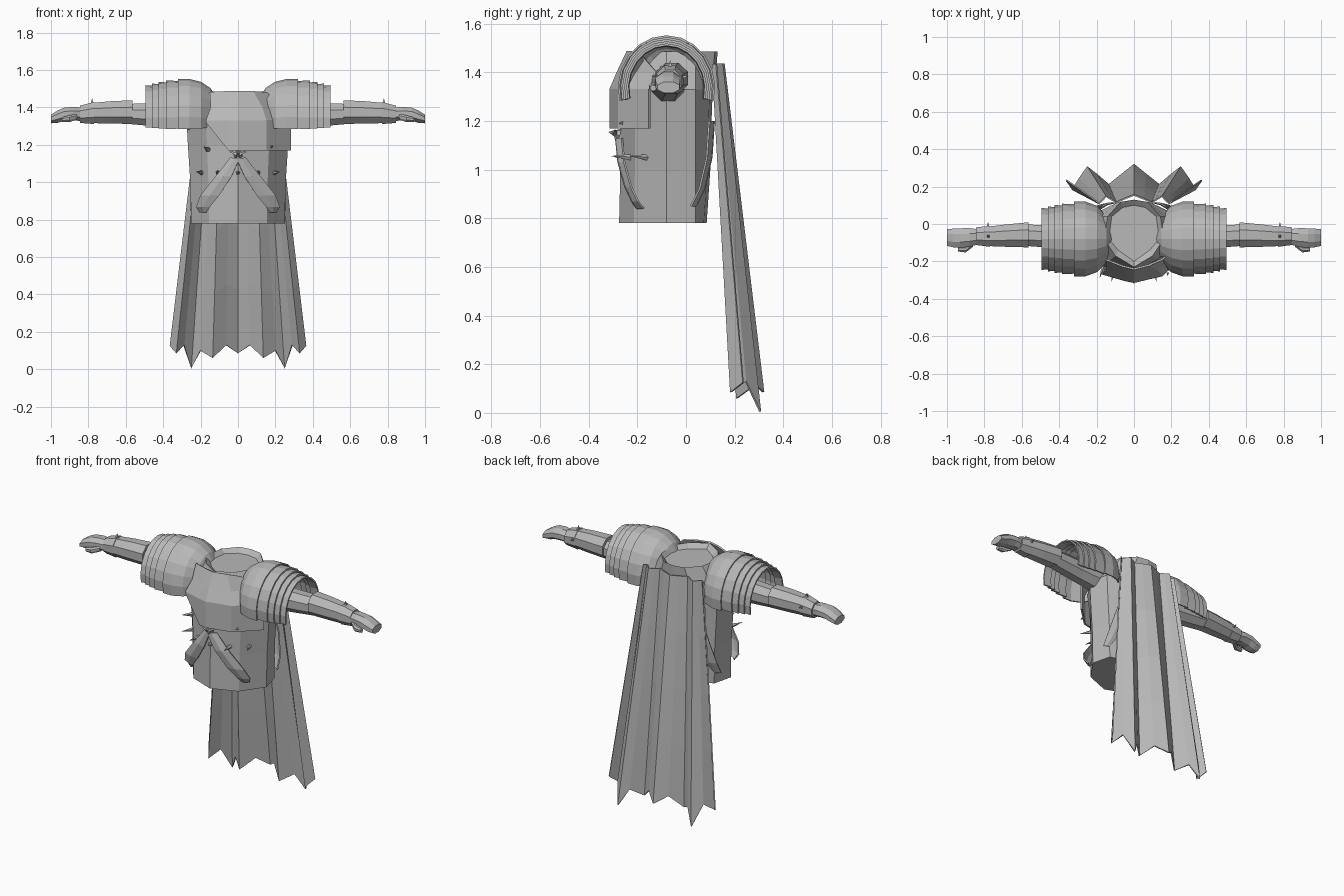
import bpy, bmesh, math
from mathutils import Vector

steel = bpy.data.materials.new("plain grey")
steel.diffuse_color = (0.48, 0.48, 0.48, 1)


def finish(bm, name, mirror=False, thick=0.0):
    """Turn a bmesh into an object, optionally mirrored and thickened."""
    bmesh.ops.recalc_face_normals(bm, faces=bm.faces)
    me = bpy.data.meshes.new(name)
    bm.to_mesh(me)
    bm.free()
    me.materials.append(steel)
    ob = bpy.data.objects.new(name, me)
    bpy.context.collection.objects.link(ob)
    if thick:
        m = ob.modifiers.new("thickness", 'SOLIDIFY')
        m.thickness, m.offset = thick, 0
    if mirror:
        m = ob.modifiers.new("mirror", 'MIRROR')
        m.use_mirror_merge = False
    return ob


def loft(name, rings, closed=True, caps=True, **kw):
    """Skin a list of equally long point rows."""
    bm = bmesh.new()
    rows = [[bm.verts.new(p) for p in r] for r in rings]
    n = len(rows[0])
    for a, b in zip(rows, rows[1:]):
        for i in range(n if closed else n - 1):
            j = (i + 1) % n
            bm.faces.new((a[i], a[j], b[j], b[i]))
    if closed and caps:
        bm.faces.new(rows[0])
        bm.faces.new(rows[-1])
    return finish(bm, name, **kw)


def spike(name, base, tip, r, sides=5, **kw):
    base, tip = Vector(base), Vector(tip)
    d = tip - base
    u = d.orthogonal().normalized()
    v = d.cross(u).normalized()
    bm = bmesh.new()
    ring = [bm.verts.new(base + r * (u * math.cos(t) + v * math.sin(t)))
            for t in (2 * math.pi * i / sides for i in range(sides))]
    top = bm.verts.new(tip)
    for i in range(sides):
        bm.faces.new((ring[i], ring[(i + 1) % sides], top))
    bm.faces.new(ring)
    return finish(bm, name, **kw)


# Torso: faceted rings given by height, half width, front and back
def torso_ring(z, a, f, b):
    half = [(a * 0.62, f + 0.06), (a, -0.08), (a * 0.88, 0.04), (a * 0.45, b - 0.012)]
    right = [(x, y, z) for x, y in half]
    left = [(-x, y, z) for x, y in reversed(half)]
    return [(0, f, z)] + right + [(0, b, z)] + left


loft("torso", [torso_ring(*r) for r in (
    (0.78, 0.25, -0.275, 0.085), (1.0, 0.255, -0.27, 0.1), (1.2, 0.268, -0.27, 0.105),
    (1.33, 0.275, -0.285, 0.11), (1.42, 0.2, -0.25, 0.125), (1.485, 0.16, -0.23, 0.13),
    (1.46, 0.135, -0.2, 0.1))])

# Lopsided chest plate wrapping the front
plate_mid = [(-0.17, -0.265), (-0.05, -0.3), (0, -0.31), (0.15, -0.275), (0.28, -0.15)]
loft("chest_plate", [
    [(-0.15, -0.19, 1.48), (-0.06, -0.225, 1.485), (0, -0.24, 1.485),
     (0.08, -0.22, 1.485), (0.15, -0.19, 1.48)],
    [(x * 0.85, y + 0.03, 1.4) for x, y in plate_mid],
    [(x, y, 1.33) for x, y in plate_mid],
    [(x, y, 1.32 if x < -0.1 else 1.17) for x, y in plate_mid]],
    closed=False, thick=0.01)


# Shoulder armour: dome plus stepped bands, open underneath
def arch(x, r, depth=0.9):
    out = []
    for i in range(13):
        t = math.radians(-14 + 208 * i / 12)
        out.append((x, -0.08 + r * depth * math.cos(t), 1.335 + r * math.sin(t)))
    return out


loft("shoulder_dome", [arch(x, r, d) for x, r, d in (
    (0.125, 0.125, 0.55), (0.15, 0.165, 0.75), (0.2, 0.198, 0.88), (0.26, 0.213, 0.92),
    (0.32, 0.213, 0.92))], closed=False, thick=0.008, mirror=True)
for i, (x0, x1, r) in enumerate(((0.31, 0.385, 0.205), (0.37, 0.425, 0.197),
                                 (0.41, 0.46, 0.188), (0.445, 0.495, 0.179))):
    loft("shoulder_band_%d" % (i + 1), [arch(x0, r - 0.004), arch(x1, r)],
         closed=False, thick=0.009, mirror=True)


# Arms: x, centre z, half height, centre y, half depth
def tube_ring(x, zc, rz, yc, ry, n=8):
    k = 1 / math.cos(math.pi / n)
    return [(x, yc + ry * k * math.cos(t), zc + rz * k * math.sin(t))
            for t in (2 * math.pi * (i + 0.5) / n for i in range(n))]


def tube(name, rows):
    loft(name, [tube_ring(*r) for r in rows], mirror=True)


tube("upper_arm", [(0.18, 1.35, 0.075, -0.075, 0.07), (0.38, 1.358, 0.065, -0.07, 0.062),
                   (0.58, 1.365, 0.054, -0.06, 0.057)])
tube("forearm_guard", [(0.565, 1.375, 0.063, -0.058, 0.067), (0.68, 1.373, 0.06, -0.062, 0.06),
                       (0.78, 1.37, 0.054, -0.066, 0.052)])
tube("wrist_cuff", [(0.77, 1.37, 0.059, -0.066, 0.056), (0.845, 1.363, 0.046, -0.065, 0.047)])
tube("hand", [(0.83, 1.362, 0.036, -0.068, 0.04), (0.88, 1.367, 0.036, -0.072, 0.05),
              (0.93, 1.363, 0.035, -0.075, 0.052), (0.965, 1.35, 0.033, -0.075, 0.05),
              (1.0, 1.338, 0.023, -0.072, 0.045)])
tube("thumb", [(0.86, 1.35, 0.016, -0.105, 0.016), (0.9, 1.34, 0.018, -0.135, 0.017),
               (0.94, 1.335, 0.012, -0.135, 0.012)])
spike("cuff_spike_top", (0.78, -0.065, 1.42), (0.78, -0.065, 1.45), 0.012, 4, mirror=True)
spike("cuff_spike_back", (0.78, -0.02, 1.38), (0.78, 0.012, 1.385), 0.012, 4, mirror=True)

# Curved straps on the front and back: z, inner x, outer x, inner y
for name, rows, turn in (
    ("front_strap", [(1.13, -0.01, 0.04, -0.288), (1.03, 0.035, 0.12, -0.278),
                     (0.93, 0.1, 0.2, -0.25), (0.87, 0.15, 0.222, -0.222),
                     (0.84, 0.17, 0.205, -0.2)], 0.025),
    ("back_strap", [(1.2, 0.1, 0.17, 0.115), (1.05, 0.14, 0.22, 0.105),
                    (0.92, 0.19, 0.25, 0.075), (0.85, 0.22, 0.255, 0.04)], -0.02)):
    loft(name, [[(a, y, z), ((a + b) / 2, y + turn * 0.2, z), (b, y + turn, z)]
                for z, a, b, y in rows], closed=False, thick=0.008, mirror=True)

# Studs and the small central emblem
spike("inner_stud", (0.105, -0.225, 1.05), (0.12, -0.31, 1.056), 0.014, mirror=True)
spike("outer_stud", (0.19, -0.16, 1.05), (0.225, -0.235, 1.056), 0.014, mirror=True)
spike("middle_stud", (0, -0.26, 1.05), (0, -0.3, 1.055), 0.014)
spike("side_stud", (-0.16, -0.22, 1.175), (-0.185, -0.29, 1.19), 0.014)
for x in (0.07, 0.18):
    spike("plate_rivet", (x, -0.26, 1.19), (x, -0.305 + x * 0.15, 1.19), 0.008)
spike("emblem_centre", (0, -0.27, 1.145), (0, -0.32, 1.155), 0.025, 6)
spike("emblem_wing", (0.005, -0.292, 1.15), (0.05, -0.292, 1.165), 0.015, 4, mirror=True)
spike("emblem_point", (0, -0.288, 1.15), (0, -0.288, 1.105), 0.015, 4)

# Pleated cape: top x, top y, hem x, hem y, hem z for one half
half = [(0, 0.155, 0, 0.318, 0.085), (0.05, 0.135, 0.065, 0.265, 0.13),
        (0.095, 0.115, 0.135, 0.21, 0.06), (0.12, 0.13, 0.2, 0.265, 0.1),
        (0.15, 0.148, 0.25, 0.305, 0.005), (0.17, 0.125, 0.29, 0.245, 0.13),
        (0.188, 0.11, 0.33, 0.185, 0.085), (0.205, 0.125, 0.362, 0.235, 0.125)]
cols = [(-a, b, -c, d, e) for a, b, c, d, e in reversed(half[1:])] + half
loft("cape", [[(tx + (hx - tx) * k, ty + (hy - ty) * k, 1.435 + (hz - 1.435) * k)
               for tx, ty, hx, hy, hz in cols] for k in (0, 0.25, 0.5, 0.75, 1)],
     closed=False, thick=0.008)
